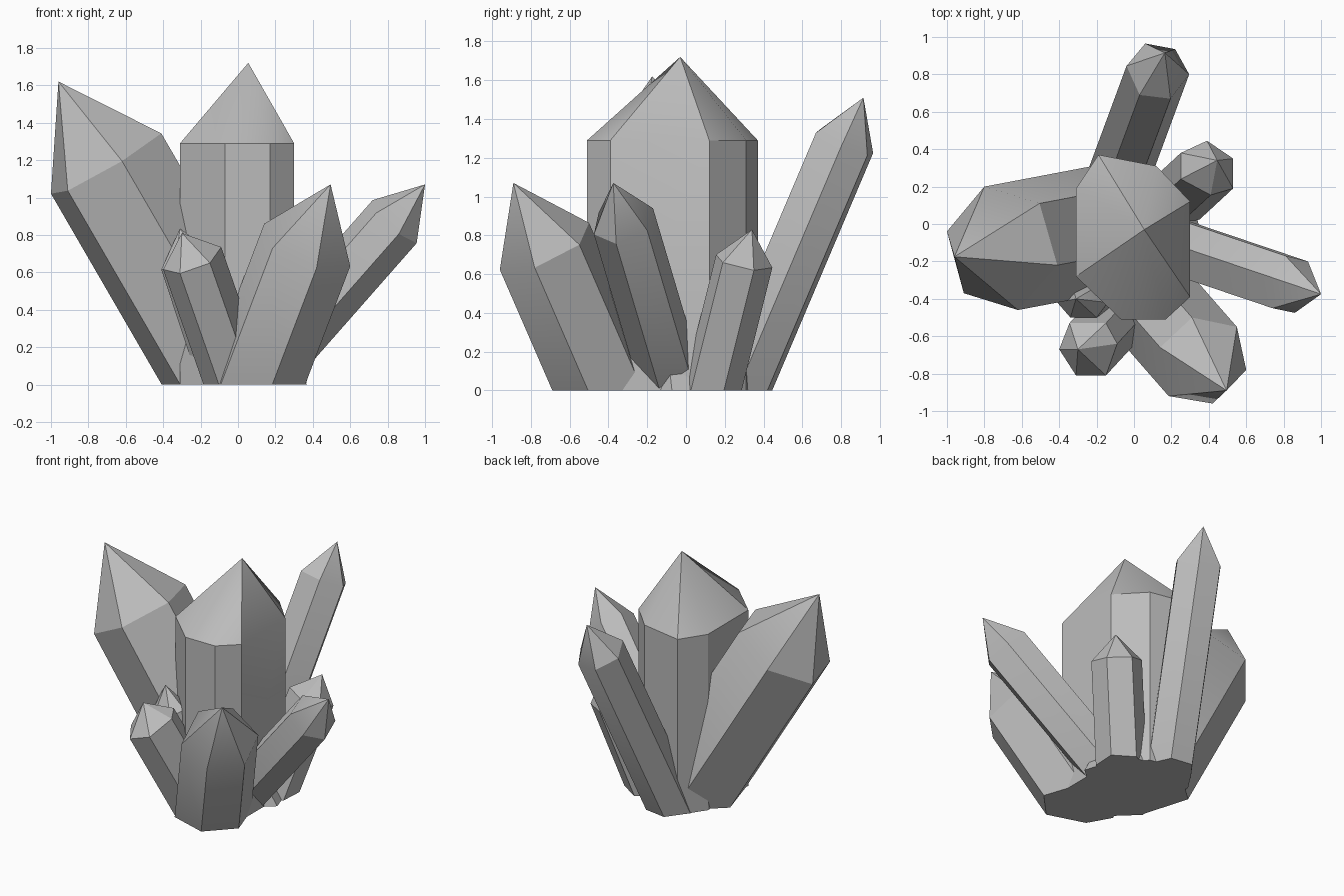
import bpy
import bmesh
import math

default_cube = bpy.data.objects.get("Cube")
if default_cube:
    bpy.data.objects.remove(default_cube, do_unlink=True)

# One stone colour for the whole cluster
stone = bpy.data.materials.new("grey_stone")
stone.use_nodes = True
stone_colour = (.5, .5, .5, 1)
stone.diffuse_color = stone_colour
stone.node_tree.nodes["Principled BSDF"].inputs["Base Color"].default_value = stone_colour


def crystal(name, lean, height, tip, outline):
    """Leaning prism cut flat at the ground, with a faceted point.

    lean: sideways travel of the axis per unit of height
    height: level at which the shoulder plane crosses the vertical axis
    tip: position of the point
    outline: shoulder corners seen from above, in order around the axis
    """
    bm = bmesh.new()
    lean_x, lean_y = lean
    base, shoulder = [], []
    for x, y in outline:
        # The shoulder plane is square to the leaning axis
        z = height - lean_x * x - lean_y * y
        shoulder.append(bm.verts.new((x, y, z)))
        base.append(bm.verts.new((x - lean_x * z, y - lean_y * z, 0)))
    point = bm.verts.new(tip)
    count = len(outline)
    for i in range(count):
        j = (i + 1) % count
        bm.faces.new((base[i], base[j], shoulder[j], shoulder[i]))
        bm.faces.new((shoulder[i], shoulder[j], point))
    bm.faces.new(base)
    bmesh.ops.recalc_face_normals(bm, faces=bm.faces)

    mesh = bpy.data.meshes.new(name)
    bm.to_mesh(mesh)
    bm.free()
    mesh.materials.append(stone)
    obj = bpy.data.objects.new(name, mesh)
    bpy.context.collection.objects.link(obj)

    # Soften only the shallow edges
    bpy.ops.object.select_all(action='DESELECT')
    obj.select_set(True)
    bpy.context.view_layer.objects.active = obj
    bpy.ops.object.shade_smooth_by_angle(angle=math.radians(30))
    return obj


# Upright crystal in the middle
crystal("centre_crystal", lean=(0, 0), height=1.29, tip=(.055, -.03, 1.72),
        outline=[(-.31, .19), (-.31, -.28), (-.07, -.51), (.17, -.51),
                 (.3, -.39), (.3, .12), (.12, .31), (-.19, .37)])

# Large leaning crystals
crystal("large_right_crystal", lean=(-.58, -.11), height=1.605, tip=(-.96, -.175, 1.62),
        outline=[(-1, -.04), (-.8, .2), (-.505, .11),
                 (-.41, -.22), (-.62, -.46), (-.91, -.37)])
crystal("front_left_crystal", lean=(.38, -.435), height=1.2, tip=(.495, -.89, 1.07),
        outline=[(.55, -.55), (.6, -.78), (.42, -.96),
                 (.185, -.92), (.14, -.66), (.31, -.5)])
crystal("back_crystal", lean=(.157, .425), height=1.644, tip=(.165, .915, 1.51),
        outline=[(.06, .965), (.22, .935), (.295, .8),
                 (.195, .67), (.03, .69), (-.04, .845)])
crystal("slim_left_crystal", lean=(.88, -.297), height=1.703, tip=(1, -.375, 1.07),
        outline=[(.93, -.2), (.955, -.36), (.86, -.475),
                 (.74, -.45), (.72, -.28), (.81, -.17)])

# Small crystals filling the gaps
crystal("small_back_crystal", lean=(.27, .25), height=.85, tip=(.445, .34, .83),
        outline=[(.39, .445), (.53, .35), (.53, .19),
                 (.41, .155), (.25, .24), (.25, .38)])
crystal("small_front_crystal", lean=(-.35, -.38), height=1.01, tip=(-.3, -.67, .81),
        outline=[(-.4, -.67), (-.31, -.81), (-.15, -.81),
                 (-.09, -.64), (-.15, -.53), (-.345, -.53)])
crystal("tiny_front_crystal", lean=(-.33, -.2), height=.834, tip=(-.31, -.4, .835),
        outline=[(-.41, -.42), (-.34, -.5), (-.2, -.5),
                 (-.14, -.42), (-.19, -.33), (-.33, -.33)])
